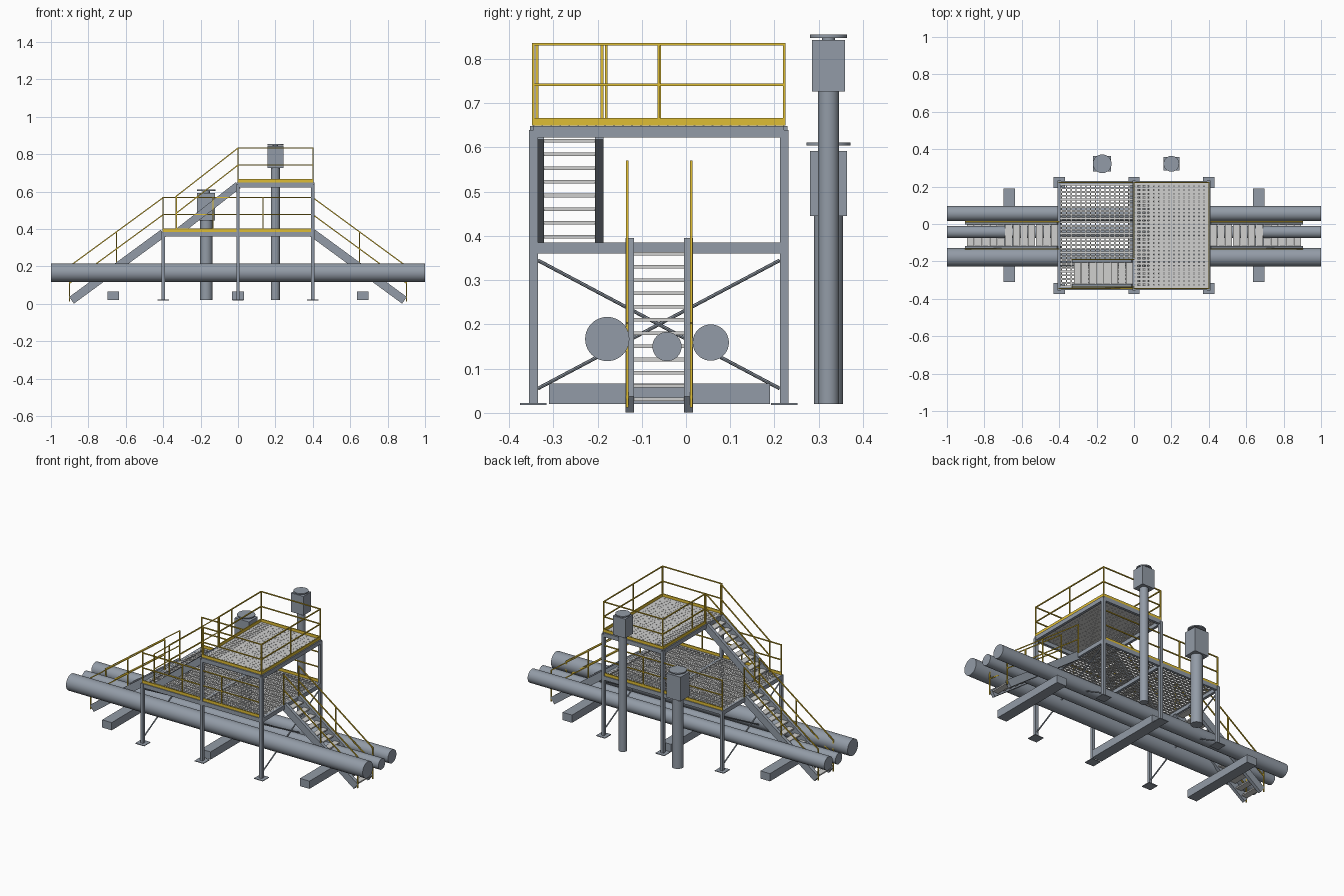
import bpy, bmesh, math
from mathutils import Vector, Matrix

cube = bpy.data.objects.get("Cube")
if cube:
    bpy.data.objects.remove(cube, do_unlink=True)


def material(name, rgb):
    m = bpy.data.materials.new(name)
    m.use_nodes = True
    m.diffuse_color = (*rgb, 1)
    bsdf = m.node_tree.nodes["Principled BSDF"]
    bsdf.inputs["Base Color"].default_value = (*rgb, 1)
    bsdf.inputs["Roughness"].default_value = 0.6
    return m


STEEL = material("blue grey steel", (0.29, 0.33, 0.385))
GRATE = material("light grey grating", (0.63, 0.63, 0.62))
YELLOW = material("safety yellow", (0.74, 0.51, 0.035))


class Part:
    """Collects primitives into one named mesh object."""

    def __init__(self, name, mat):
        self.name, self.mat, self.bm = name, mat, bmesh.new()

    def box(self, x0, x1, y0, y1, z0, z1):
        m = Matrix.Translation(((x0 + x1) / 2, (y0 + y1) / 2, (z0 + z1) / 2))
        s = Matrix.Diagonal((abs(x1 - x0), abs(y1 - y0), abs(z1 - z0), 1))
        bmesh.ops.create_cube(self.bm, size=1, matrix=m @ s)

    def bar(self, a, b, width, depth):
        # rectangular bar from a to b, its width kept horizontal
        a, b = Vector(a), Vector(b)
        d = (b - a).normalized()
        side = Vector((0, 0, 1)).cross(d)
        side = side.normalized() if side.length > 0.01 else Vector((0, 1, 0))
        up = d.cross(side)
        rot = Matrix((d, side, up)).transposed().to_4x4()
        s = Matrix.Diagonal(((b - a).length, width, depth, 1))
        bmesh.ops.create_cube(self.bm, size=1, matrix=Matrix.Translation((a + b) / 2) @ rot @ s)

    def cylinder(self, a, b, r, sides=40):
        a, b = Vector(a), Vector(b)
        rot = (b - a).to_track_quat('Z', 'Y').to_matrix().to_4x4()
        bmesh.ops.create_cone(self.bm, cap_ends=True, segments=sides, radius1=r, radius2=r,
                              depth=(b - a).length, matrix=Matrix.Translation((a + b) / 2) @ rot)

    def done(self, smooth=False):
        me = bpy.data.meshes.new(self.name)
        self.bm.to_mesh(me)
        self.bm.free()
        me.materials.append(self.mat)
        ob = bpy.data.objects.new(self.name, me)
        bpy.context.collection.objects.link(ob)
        if smooth:
            bpy.ops.object.select_all(action='DESELECT')
            ob.select_set(True)
            bpy.context.view_layer.objects.active = ob
            bpy.ops.object.shade_smooth_by_angle(angle=math.radians(35))


FRONT, BACK, END = -0.345, 0.222, 0.4
LOW, HIGH = 0.385, 0.65
RAIL = 0.006
MID_RAIL, TOP_RAIL = 0.092, 0.183

# Pipelines
for name, y, z, r in (("front", -0.178, 0.167, 0.05), ("middle", -0.043, 0.15, 0.033),
                      ("back", 0.056, 0.159, 0.041)):
    p = Part(name + "_pipe", STEEL)
    p.cylinder((-1, y, z), (1, y, z), r)
    p.done(True)

# Sleepers under the pipes
p = Part("pipe_sleepers", STEEL)
for x in (-0.667, 0, 0.667):
    p.box(x - 0.032, x + 0.032, -0.31, 0.19, 0.02, 0.067)
p.done()

# Columns with base plates
p = Part("columns", STEEL)
for x, top in ((-END, LOW), (0, 0.64), (END, 0.64)):
    for y in (FRONT, BACK):
        p.box(x - 0.009, x + 0.009, y - 0.01, y + 0.01, 0.02, top)
        p.box(x - 0.03, x + 0.03, y - 0.03, y + 0.03, 0.018, 0.022)
p.done()

# Cross braces at both ends
p = Part("cross_braces", STEEL)
for x in (-END, END):
    for za, zb in ((0.345, 0.055), (0.055, 0.345)):
        p.cylinder((x, FRONT + 0.01, za), (x, BACK - 0.01, zb), 0.004, 8)
p.done(True)


# Deck frames
def frame(name, x0, top, cross):
    f = Part(name, STEEL)
    for y in (FRONT, BACK):
        f.box(x0, END, y - 0.008, y + 0.008, top - 0.025, top)
    for x in cross:
        f.box(x - 0.008, x + 0.008, FRONT, BACK, top - 0.025, top)
    f.done()


frame("lower_deck_frame", -END, LOW, (-END, 0, END))
frame("upper_deck_frame", 0, HIGH - 0.002, (0, END))


# Gratings: crossed flat bars, each filling a share of its spacing
def grating(name, x0, x1, top, row_fill, col_fill):
    g = Part(name, GRATE)
    rows = 28
    step = (BACK - FRONT) / rows
    for i in range(rows):
        y = FRONT + step * (i + 0.5)
        half = step * row_fill / 2
        g.box(x0, x1, y - half, y + half, top - 0.004, top)
    cols = round((x1 - x0) / 0.026)
    step = (x1 - x0) / cols
    for i in range(cols):
        x = x0 + step * (i + 0.5)
        half = step * col_fill / 2
        g.box(x - half, x + half, FRONT, BACK, top - 0.0038, top - 0.0002)
    g.done()


grating("lower_deck_grating", -END, END, LOW, 0.48, 0.26)
grating("upper_deck_edge_grating", 0, 0.08, HIGH, 0.7, 0.35)
grating("upper_deck_perforated_plate", 0.08, END, HIGH, 0.8, 0.8)


# Guard rails: two rails, end posts and optional inner posts
def guard(part, a, b, base, inner=()):
    a, b = Vector((*a, base)), Vector((*b, base))
    for h in (MID_RAIL, TOP_RAIL):
        up = Vector((0, 0, h))
        part.bar(a + up, b + up, RAIL, RAIL)
    for t in (0, *inner, 1):
        q = a.lerp(b, t)
        part.bar(q, q + Vector((0, 0, TOP_RAIL + RAIL / 2)), RAIL, RAIL)


rails = Part("lower_guard_rails", YELLOW)
toes = Part("toe_boards", YELLOW)
for y in (FRONT, BACK):
    guard(rails, (-END, y), (END, y), LOW, (1 / 3, 2 / 3))
    toes.box(-END, END, y - 0.003, y + 0.003, LOW, LOW + 0.017)
rails.done()

rails = Part("upper_guard_rails", YELLOW)
for y in (FRONT, BACK):
    guard(rails, (0, y), (END, y), HIGH)
    toes.box(0, END, y - 0.003, y + 0.003, HIGH, HIGH + 0.017)
guard(rails, (END, FRONT), (END, BACK), HIGH, (0.5,))
guard(rails, (0, -0.18), (0, BACK), HIGH, (0.3,))
rails.done()
toes.box(END - 0.003, END + 0.003, FRONT, BACK, HIGH, HIGH + 0.017)
toes.box(-0.003, 0.003, -0.18, BACK, HIGH, HIGH + 0.017)
toes.done()


# Stairs: stringers, treads and sloping hand rails
def stair(name, top, foot, ys, treads, deep, posts, deck, end_x):
    (xt, zt), (xf, zf) = top, foot
    slope = (zf - zt) / (xf - xt)
    line = lambda x: zt + slope * (x - xt)
    s = Part(name + "_stringers", STEEL)
    for y in ys:
        s.bar((xt, y, zt), (xf, y, zf), 0.02, deep)
    s.done()
    t = Part(name + "_treads", GRATE)
    for i in range(treads):
        x = xt + (xf - xt) * (i + 0.6) / treads
        z = line(x)
        t.box(x - 0.019, x + 0.019, ys[0], ys[1], z - 0.004, z + 0.004)
    t.done()
    r = Part(name + "_hand_rails", YELLOW)
    for y, out in zip(ys, (-0.006, 0.006)):
        for h in (MID_RAIL, TOP_RAIL):
            z = deck + h
            r.bar((xt, y + out, z), (end_x, y + out, z + slope * (end_x - xt)), RAIL, RAIL)
        for x in posts:
            z = deck + TOP_RAIL + slope * (x - xt)
            r.bar((x, y + out, line(x)), (x, y + out, z), RAIL, RAIL)
    r.done()


for side, name in ((-1, "right_stair"), (1, "left_stair")):
    stair(name, (side * END, 0.378), (side * 0.89, 0.019), (-0.127, 0.006), 12, 0.044,
          [side * v for v in (0.4, 0.65, 0.9)], LOW, side * 0.9)
stair("upper_stair", (0, 0.634), (-0.318, 0.386), (-0.331, -0.196), 8, 0.04,
      (0, -0.33), HIGH, -0.33)

# Vent stacks: tube, square head, neck and round cap
for name, x, r, wx, wy, z0, z1, gap, cap in (
        ("short", -0.17, 0.033, 0.048, 0.042, 0.445, 0.592, 0.012, 0.05),
        ("tall", 0.2, 0.024, 0.042, 0.037, 0.727, 0.843, 0.005, 0.042)):
    y = 0.322
    p = Part(name + "_stack_tube", STEEL)
    p.cylinder((x, y, 0.02), (x, y, z0), r)
    p.cylinder((x, y, z1), (x, y, z1 + gap), r * 0.6)
    p.cylinder((x, y, z1 + gap), (x, y, z1 + gap + 0.007), cap)
    p.done(True)
    p = Part(name + "_stack_head", STEEL)
    p.box(x - wx, x + wx, y - wy, y + wy, z0, z1)
    p.done()
